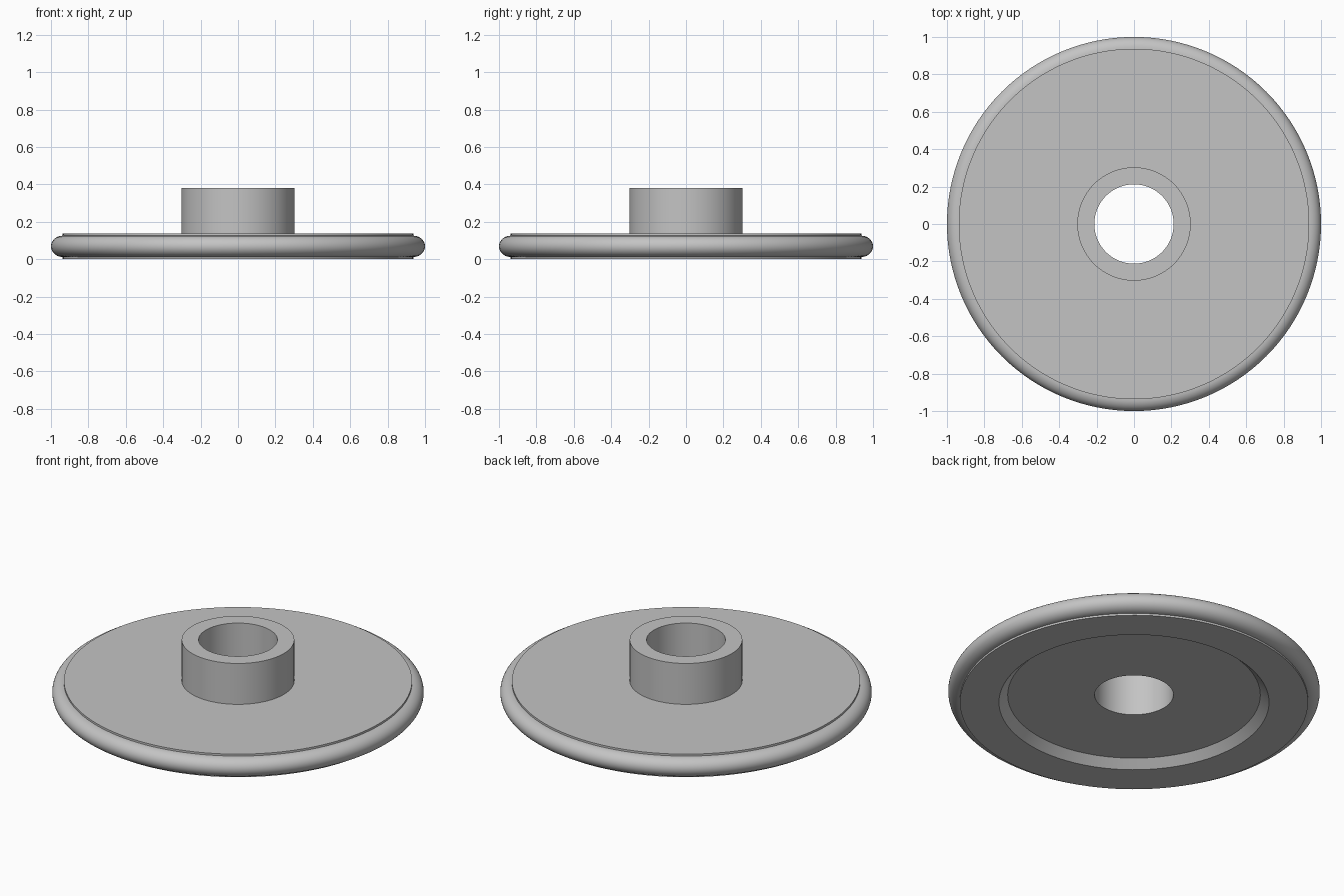
import bpy, bmesh, math

cube = bpy.data.objects.get("Cube")
if cube:
    bpy.data.objects.remove(cube, do_unlink=True)

SEGMENTS = 128
BORE, HUB, PLATE, RIM = 0.212, 0.303, 0.937, 1.0
PLATE_TOP, HUB_TOP, RECESS = 0.137, 0.38, 0.045

grey = bpy.data.materials.new("plain_grey")
grey.use_nodes = True
colour = (0.55, 0.55, 0.55, 1)
grey.diffuse_color = colour
grey.node_tree.nodes["Principled BSDF"].inputs["Base Color"].default_value = colour


def lathe(name, profile):
    """Turn a closed (radius, height) profile around the z axis."""
    bm = bmesh.new()
    rings = []
    for i in range(SEGMENTS):
        a = 2 * math.pi * i / SEGMENTS
        rings.append([bm.verts.new((r * math.cos(a), r * math.sin(a), z))
                      for r, z in profile])
    n = len(profile)
    for i, ring in enumerate(rings):
        after = rings[(i + 1) % SEGMENTS]
        for j in range(n):
            k = (j + 1) % n
            bm.faces.new((ring[j], after[j], after[k], ring[k]))
    bmesh.ops.recalc_face_normals(bm, faces=bm.faces)
    mesh = bpy.data.meshes.new(name)
    bm.to_mesh(mesh)
    bm.free()
    mesh.materials.append(grey)
    obj = bpy.data.objects.new(name, mesh)
    bpy.context.collection.objects.link(obj)
    bpy.ops.object.select_all(action="DESELECT")
    obj.select_set(True)
    bpy.context.view_layer.objects.active = obj
    bpy.ops.object.shade_smooth_by_angle(angle=math.radians(30))
    return obj


# Disc with a tapered recess underneath
lathe("disc", [(BORE, RECESS), (0.68, RECESS), (0.727, 0), (PLATE, 0),
               (PLATE, PLATE_TOP), (BORE, PLATE_TOP)])

# Hollow hub standing on the disc
lathe("hub", [(BORE, PLATE_TOP), (HUB, PLATE_TOP), (HUB, HUB_TOP), (BORE, HUB_TOP)])

# Half-round rim, set in slightly from both disc faces
half_height = 0.057
arc = [math.pi * (i / 20 - 0.5) for i in range(21)]
rim_profile = [(PLATE + (RIM - PLATE) * math.cos(a),
                PLATE_TOP / 2 + half_height * math.sin(a)) for a in arc]
lathe("rim", rim_profile)
